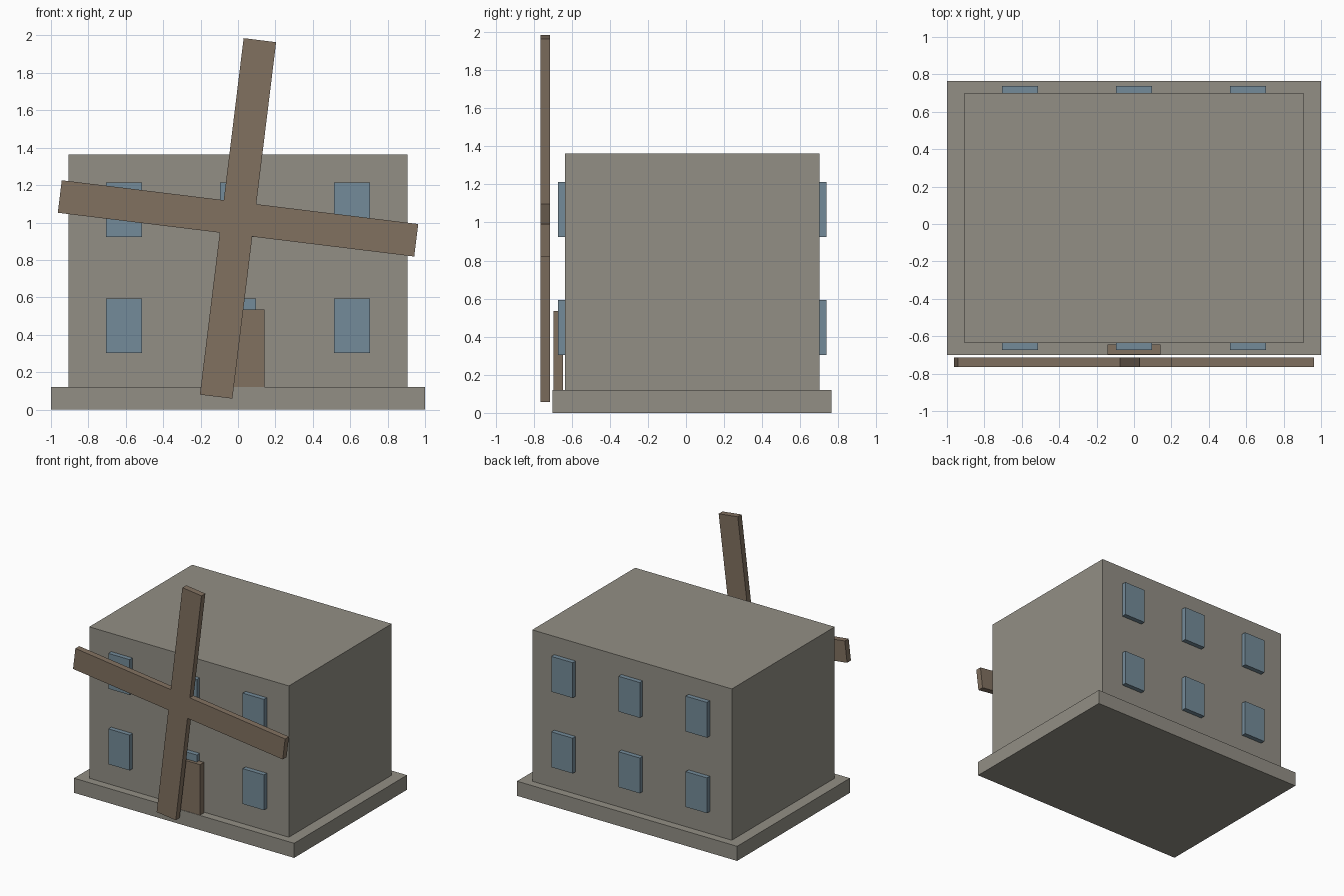
import bpy
import math

cube = bpy.data.objects.get("Cube")
if cube:
    bpy.data.objects.remove(cube, do_unlink=True)


def material(name, rgb):
    mat = bpy.data.materials.new(name)
    mat.use_nodes = True
    color = (*rgb, 1)
    mat.diffuse_color = color
    mat.node_tree.nodes["Principled BSDF"].inputs["Base Color"].default_value = color
    return mat


stone = material("warm grey stone", (0.29, 0.275, 0.235))
wood = material("brown wood", (0.22, 0.165, 0.118))
glass = material("blue glass", (0.175, 0.26, 0.32))


def prism(name, outline, y0, y1, mat):
    """Extrude an x-z outline (counter-clockwise from the front) along y."""
    n = len(outline)
    verts = [(x, y, z) for y in (y0, y1) for x, z in outline]
    faces = [tuple(range(n)), tuple(reversed(range(n, 2 * n)))]
    faces += [(i, i + n, (i + 1) % n + n, (i + 1) % n) for i in range(n)]
    mesh = bpy.data.meshes.new(name)
    mesh.from_pydata(verts, [], faces)
    mesh.materials.append(mat)
    obj = bpy.data.objects.new(name, mesh)
    bpy.context.collection.objects.link(obj)
    return obj


def box(name, x, half_width, y0, y1, z0, z1, mat):
    a, b = x - half_width, x + half_width
    return prism(name, [(a, z0), (b, z0), (b, z1), (a, z1)], y0, y1, mat)


# Building
box("base_slab", 0, 1.0, -0.70, 0.765, 0, 0.12, stone)
box("main_block", 0, 0.907, -0.635, 0.70, 0.12, 1.363, stone)
box("front_door", 0, 0.143, -0.697, -0.645, 0.12, 0.535, wood)

# Two rows of three windows on the front and back
for side, y0, y1 in (("front", -0.673, -0.635), ("back", 0.70, 0.738)):
    for row, z in (("lower", 0.303), ("upper", 0.923)):
        for column, x in (("right", -0.61), ("middle", 0), ("left", 0.61)):
            box(f"{side}_{row}_{column}_window", x, 0.097, y0, y1, z, z + 0.29, glass)

# Tilted four-armed sail: one arm's corners turned around the hub
h, r = 0.0875, 0.96
outline = []
for i in range(4):
    a = i * math.pi / 2 - math.radians(7)
    for x, z in ((r, -h), (r, h), (h, h)):
        outline.append((x * math.cos(a) - z * math.sin(a),
                        1.022 + x * math.sin(a) + z * math.cos(a)))
prism("sail_cross", outline, -0.765, -0.715, wood)
